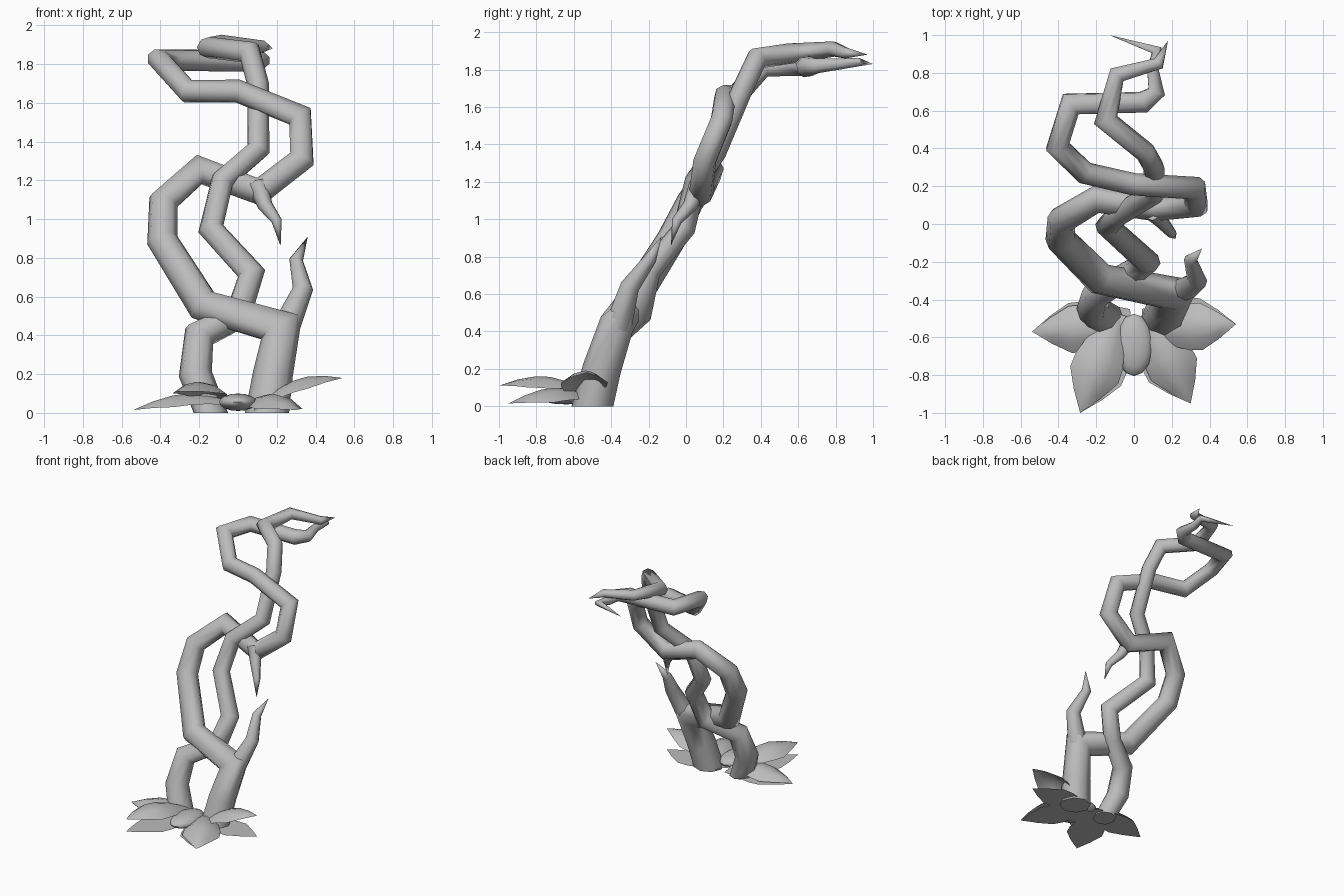
import bpy, bmesh, math
from mathutils import Vector, Matrix

if "Cube" in bpy.data.objects:
    bpy.data.objects.remove(bpy.data.objects["Cube"], do_unlink=True)

grey = bpy.data.materials.new("plain grey")
grey.use_nodes = True
grey.diffuse_color = (0.5, 0.5, 0.5, 1)
grey.node_tree.nodes["Principled BSDF"].inputs["Base Color"].default_value = (0.5, 0.5, 0.5, 1)


def finish(name, bm):
    mesh = bpy.data.meshes.new(name)
    bm.to_mesh(mesh)
    bm.free()
    mesh.materials.append(grey)
    ob = bpy.data.objects.new(name, mesh)
    bpy.context.collection.objects.link(ob)
    bpy.ops.object.select_all(action='DESELECT')
    ob.select_set(True)
    bpy.context.view_layer.objects.active = ob
    bpy.ops.object.shade_smooth_by_angle(angle=math.radians(62))


def tube(name, path, r0, r1, tip, sides=8):
    """Mitred tube along a path, thinning from r0 to r1, ending in a point."""
    pts = [Vector(p) for p in path]
    last = len(pts) - 1
    bm = bmesh.new()
    d = (pts[1] - pts[0]).normalized()
    side = d.orthogonal().normalized()
    ring = [pts[0] + r0 * (math.cos(a) * side + math.sin(a) * d.cross(side))
            for a in (math.tau * i / sides for i in range(sides))]
    # the foot is cut level with the ground
    prev = [bm.verts.new((v.x, v.y, 0 if pts[0].z == 0 else v.z)) for v in ring]
    bm.faces.new(prev[::-1])
    for k in range(1, last):
        d_out = (pts[k + 1] - pts[k]).normalized()
        plane = (d + d_out).normalized()
        r = r1 + (r0 - r1) * (1 - k / last) ** 4
        if k >= last - tip:
            r *= 0.75 ** (k - last + tip + 1)
        # carry the section straight on to the mitre plane
        new = []
        for i in range(sides):
            a = math.tau * i / sides
            off = r * (math.cos(a) * side + math.sin(a) * d.cross(side))
            off -= d * (off.dot(plane) / max(d.dot(plane), 0.5))
            new.append(bm.verts.new(pts[k] + off))
        for i in range(sides):
            j = (i + 1) % sides
            bm.faces.new((prev[i], prev[j], new[j], new[i]))
        side = d.rotation_difference(d_out) @ side
        d, prev = d_out, new
    end = bm.verts.new(pts[last])
    for i in range(sides):
        bm.faces.new((prev[i], prev[(i + 1) % sides], end))
    bmesh.ops.recalc_face_normals(bm, faces=bm.faces)
    finish(name, bm)


def leaf(name, root, tip, crest, width, droop, up=1):
    """Leaf blade, arched by crest and drooping at the edges; up=-1 faces it down."""
    root, tip = Vector(root), Vector(tip)
    along = tip - root
    across = Vector((-along.y, along.x, 0)).normalized()
    bm = bmesh.new()
    rows = []
    for t, w in ((0, .4), (.25, .75), (.45, .98), (.6, 1), (.8, .56), (1, 0)):
        mid = root + along * t + Vector((0, 0, crest * math.sin(math.pi * t)))
        row = []
        for s in (-1, -.5, 0, .5, 1):
            p = mid + across * (s * w * width / 2)
            p.z = max(p.z - droop * w * s * s, 0.012)
            row.append(bm.verts.new(p))
        rows.append(row)
    for a, b in zip(rows, rows[1:]):
        for i in range(4):
            bm.faces.new((a[i], b[i], b[i + 1], a[i + 1]))
    bmesh.ops.remove_doubles(bm, verts=bm.verts, dist=0.0005)
    bmesh.ops.recalc_face_normals(bm, faces=bm.faces)
    if up * sum(f.normal.z for f in bm.faces) < 0:
        bmesh.ops.reverse_faces(bm, faces=bm.faces)
    finish(name, bm)


# the two entwined stems
tube("thick_vine", [
    (.15, -.5, 0), (.18, -.45, .2), (.225, -.37, .44), (-.18, -.29, .555),
    (-.39, -.08, .89), (-.385, .02, 1.09), (-.2, .13, 1.255), (.11, .08, 1.14),
    (.33, .1, 1.31), (.32, .19, 1.53), (0, .21, 1.66), (-.26, .27, 1.66),
    (-.405, .41, 1.82), (-.335, .635, 1.82), (.05, .645, 1.815), (.12, .7, 1.82),
    (.1, .82, 1.83), (.12, .92, 1.84), (-.13, 1, 1.83)], .115, .057, 3)
tube("thin_vine", [
    (-.14, -.51, 0), (-.22, -.45, .2), (-.2, -.37, .4), (0, -.25, .5),
    (.07, -.2, .72), (-.14, -.01, .95), (-.08, .05, 1.2), (.105, .16, 1.36),
    (.105, .3, 1.69), (.06, .38, 1.86), (-.15, .55, 1.885), (-.09, .79, 1.91),
    (.13, .85, 1.89), (.18, .97, 1.88)], .095, .055, 2)

# side shoots
tube("lower_shoot", [(.23, -.37, .4), (.335, -.3, .64), (.3, -.19, .79), (.36, -.13, .91)],
     .075, .045, 1)
tube("upper_shoot", [(.1, .07, 1.18), (.14, .02, 1.07), (.2, -.05, .99), (.22, -.08, .86)],
     .055, .035, 1)

# arched leaves around the base, each over a flat blade on the ground
for name, root, tip, crest, width, droop in (
        ("right_leaf", (-.03, -.54, .06), (-.54, -.57, .015), .06, .25, .06),
        ("left_leaf", (.08, -.56, .03), (.54, -.53, .18), .07, .25, .06),
        ("front_right_leaf", (-.1, -.5, .07), (-.285, -1, .11), .07, .27, .06),
        ("front_left_leaf", (.08, -.5, .06), (.3, -.95, .015), .06, .27, .07)):
    leaf(name, root, tip, crest, width, droop)
    leaf(name + "_underside", (root[0] / 2, -.5, .012), (tip[0], tip[1], .012), 0, width, 0, -1)

# small domed leaf in the middle
bm = bmesh.new()
bmesh.ops.create_uvsphere(bm, u_segments=14, v_segments=8, radius=1,
                          matrix=Matrix.LocRotScale((0, -.64, .055), None, (.1, .165, .045)))
finish("middle_leaf", bm)
